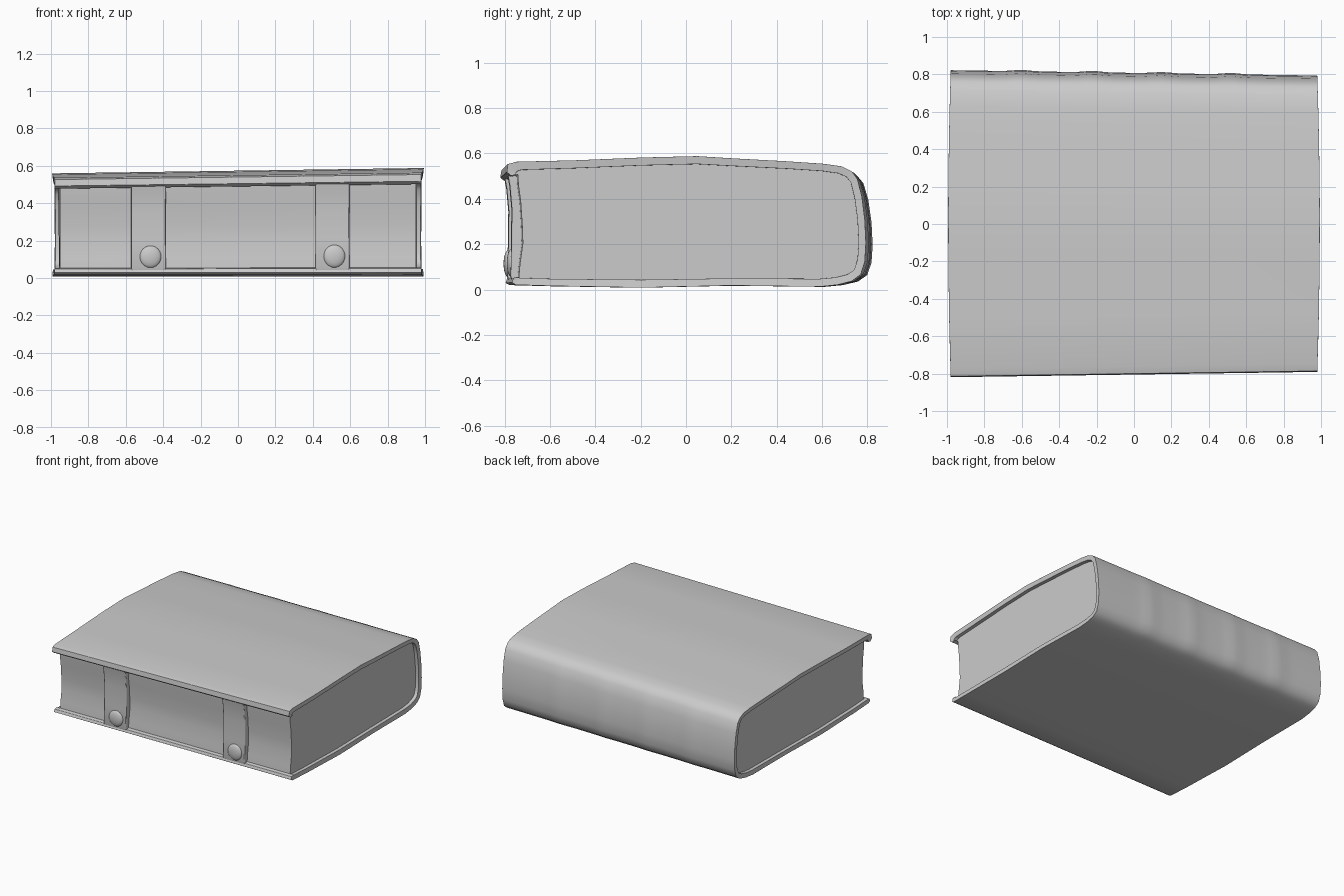
import bpy, bmesh, math

if "Cube" in bpy.data.objects:
    bpy.data.objects.remove(bpy.data.objects["Cube"])

# Cover cross-section (y, z): outer skin and the inner line where it meets the pages
OUTER = [(-.755, .495), (-.785, .49), (-.805, .505), (-.80, .54), (-.76, .55), (-.5, .556),
         (-.2, .568), (.05, .574), (.2, .565), (.45, .552), (.62, .541), (.70, .53),
         (.745, .508), (.77, .475), (.79, .40), (.803, .30), (.808, .20), (.803, .12),
         (.785, .065), (.745, .036), (.68, .02), (.60, .012), (.2, .017), (-.2, .008),
         (-.6, .015), (-.765, .02), (-.782, .03), (-.775, .05), (-.75, .055)]
INNER = [(-.755, .495), (-.765, .495), (-.765, .50), (-.76, .508), (-.74, .515), (-.5, .522),
         (-.2, .534), (.05, .54), (.2, .532), (.45, .52), (.61, .51), (.685, .50),
         (.72, .485), (.74, .46), (.757, .395), (.77, .30), (.775, .20), (.77, .13),
         (.755, .085), (.725, .065), (.67, .052), (.60, .046), (.2, .048), (-.2, .042),
         (-.6, .046), (-.745, .05), (-.755, .052), (-.755, .053), (-.75, .055)]
FORE = [INNER[-1], (-.745, .11), (-.732, .20), (-.735, .28), (-.742, .38), (-.752, .45), INNER[0]]
HALF, PAGE = .98, .95


def warp(x, y, z):
    """Slight hand-made skew and bulge shared by every part."""
    return (x * (1 + .014 * (1 - (y / .8) ** 2)), y * (1 - .018 * x), z + .014 * x * z / .55)


def finish(name, bm, bevel=0):
    for v in bm.verts:
        v.co = warp(*v.co)
    bmesh.ops.remove_doubles(bm, verts=bm.verts, dist=.0005)
    bmesh.ops.recalc_face_normals(bm, faces=bm.faces)
    me = bpy.data.meshes.new(name)
    bm.to_mesh(me)
    bm.free()
    ob = bpy.data.objects.new(name, me)
    bpy.context.collection.objects.link(ob)
    if bevel:
        m = ob.modifiers.new("soft_edges", 'BEVEL')
        m.width, m.segments, m.limit_method = bevel, 2, 'ANGLE'
        m.angle_limit = math.radians(50)
    bpy.ops.object.select_all(action='DESELECT')
    ob.select_set(True)
    bpy.context.view_layer.objects.active = ob
    bpy.ops.object.shade_smooth_by_angle(angle=math.radians(40))
    return ob


def loft(bm, rows):
    grid = [[bm.verts.new(p) for p in row] for row in rows]
    for a, b in zip(grid, grid[1:]):
        for i in range(len(a) - 1):
            bm.faces.new((a[i], a[i + 1], b[i + 1], b[i]))


# Cover: boards and rounded spine with faint raised bands, rim turned in at both ends
def band(x):
    return .007 * sum(math.exp(-((x - c) / .06) ** 2) for c in (-.6, -.22, .15, .52))


def section(x, profile, bands=False):
    return [(x, y + (band(x) * min(1, max(0, (y - .7) / .1)) if bands else 0), z)
            for y, z in profile]


bm = bmesh.new()
rows = [section(-PAGE, INNER), section(-HALF + .004, INNER)]
rows += [section(-HALF + 2 * HALF * i / 40, OUTER, True) for i in range(41)]
rows += [section(HALF - .004, INNER), section(PAGE, INNER)]
loft(bm, rows)
finish("cover", bm, .006)

# Page block: two flat ends and the hollow fore edge
bm = bmesh.new()
for x in (-PAGE, PAGE):
    bm.faces.new([bm.verts.new(p) for p in section(x, INNER[1:-1] + FORE)])
loft(bm, [section(-PAGE + 2 * PAGE * i / 12, FORE) for i in range(13)])
finish("pages", bm)

# Clasp straps across the fore edge, each with a round stud near the bottom
STRAP = [(-.772, .025), (-.782, .06), (-.778, .2), (-.776, .35), (-.785, .45), (-.797, .515)]
for side, x0, x1 in (("left", -.57, -.385), ("right", .415, .595)):
    bm = bmesh.new()
    back = [(-.73, z) for _, z in STRAP]
    loft(bm, [section(x0, back), section(x0, STRAP), section(x1, STRAP), section(x1, back)])
    finish(side + "_strap", bm, .006)
    bm = bmesh.new()
    bmesh.ops.create_uvsphere(bm, u_segments=20, v_segments=12, radius=1)
    for v in bm.verts:
        v.co = ((x0 + x1) / 2 + .01 + v.co.x * .058, -.778 + v.co.y * .02, .115 + v.co.z * .06)
    finish(side + "_stud", bm)
